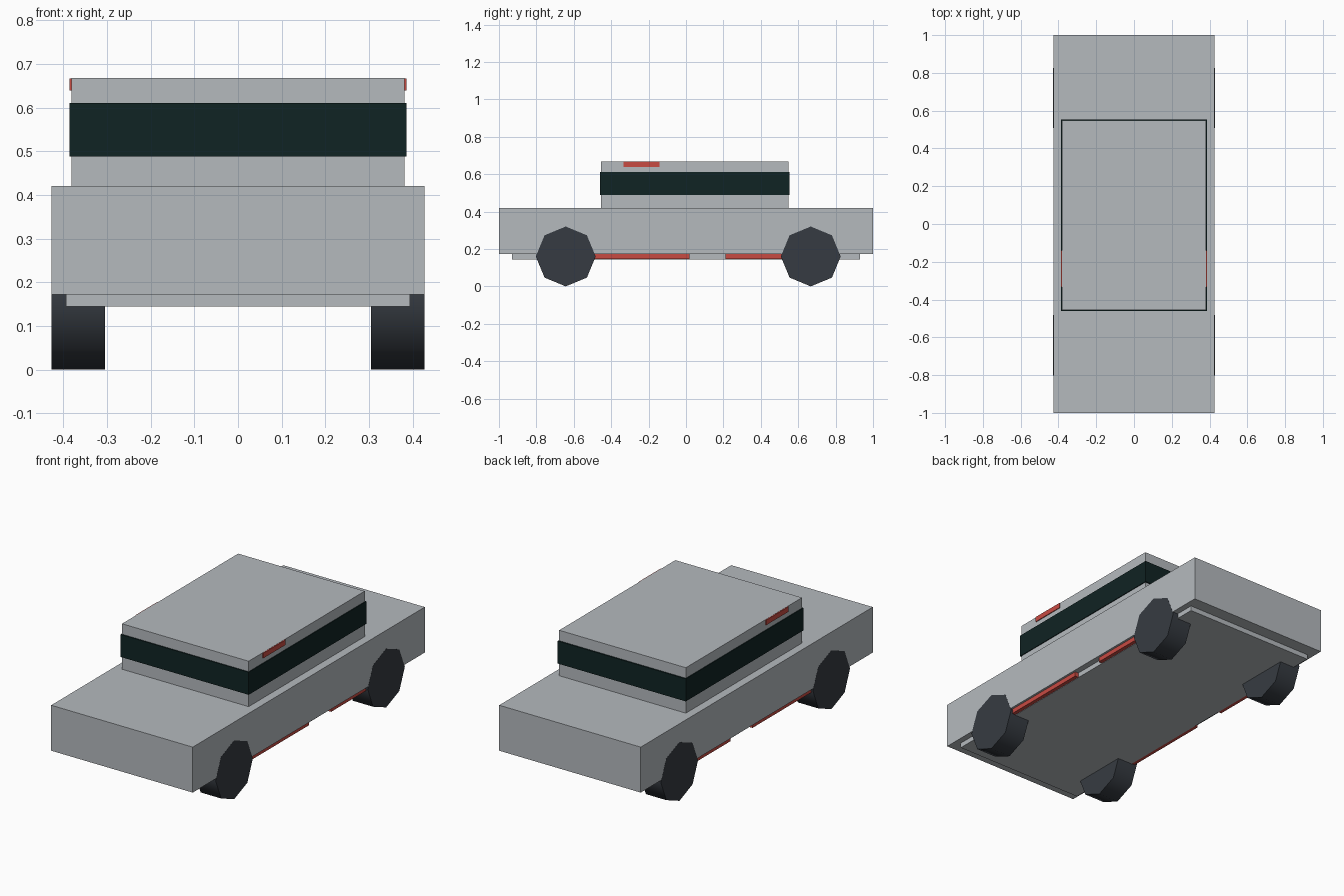
import bpy
import bmesh
from math import radians
from mathutils import Matrix

cube = bpy.data.objects.get("Cube")
if cube:
    bpy.data.objects.remove(cube, do_unlink=True)


def material(name, rgb):
    m = bpy.data.materials.new(name)
    m.use_nodes = True
    m.diffuse_color = (*rgb, 1)
    m.node_tree.nodes["Principled BSDF"].inputs["Base Color"].default_value = (*rgb, 1)
    return m


silver = material("silver grey", (0.46, 0.49, 0.515))
glass = material("dark green glass", (0.005, 0.017, 0.017))
rubber = material("charcoal rubber", (0.037, 0.044, 0.054))
red = material("red trim", (0.58, 0.07, 0.055))


def finish(name, bm, mat):
    mesh = bpy.data.meshes.new(name)
    bm.to_mesh(mesh)
    bm.free()
    mesh.materials.append(mat)
    obj = bpy.data.objects.new(name, mesh)
    bpy.context.collection.objects.link(obj)
    return obj


def box(name, mat, xs, ys, zs):
    """Box spanning the given (low, high) range on each axis."""
    bm = bmesh.new()
    bmesh.ops.create_cube(bm, size=1)
    for v in bm.verts:
        for axis, (low, high) in enumerate((xs, ys, zs)):
            v.co[axis] = high if v.co[axis] > 0 else low
    return finish(name, bm, mat)


def wheel(name, x, y, radius=0.16, width=0.123):
    """Eight-sided wheel with a corner at the bottom, smooth tread and flat caps."""
    bm = bmesh.new()
    turn = Matrix.Translation((x, y, radius)) @ Matrix.Rotation(radians(90), 4, "Y")
    bmesh.ops.create_cone(bm, cap_ends=True, segments=8, radius1=radius,
                          radius2=radius, depth=width, matrix=turn)
    for f in bm.faces:
        f.smooth = len(f.verts) == 4
    for e in bm.edges:
        e.smooth = all(f.smooth for f in e.link_faces)
    return finish(name, bm, rubber)


# Body, underbody and cabin
box("body", silver, (-0.427, 0.427), (-1, 1), (0.172, 0.42))
box("underbody", silver, (-0.394, 0.394), (-0.93, 0.93), (0.145, 0.173))
box("cabin", silver, (-0.382, 0.382), (-0.454, 0.547), (0.419, 0.668))

# Wraparound window band
box("window_band", glass, (-0.3865, 0.3865), (-0.46, 0.554), (0.488, 0.611))

# Wheels and red trim on both sides
for side, s in (("left", 1), ("right", -1)):
    for end, y in (("front", -0.643), ("rear", 0.667)):
        wheel(f"{end}_{side}_wheel", s * 0.366, y)
    for end, ys in (("front", (-0.5, 0.02)), ("rear", (0.21, 0.52))):
        box(f"{end}_{side}_sill_trim", red, sorted((s * 0.39, s * 0.415)), ys, (0.147, 0.173))
    box(f"{side}_roof_trim", red, sorted((s * 0.379, s * 0.3865)), (-0.333, -0.141), (0.639, 0.667))
